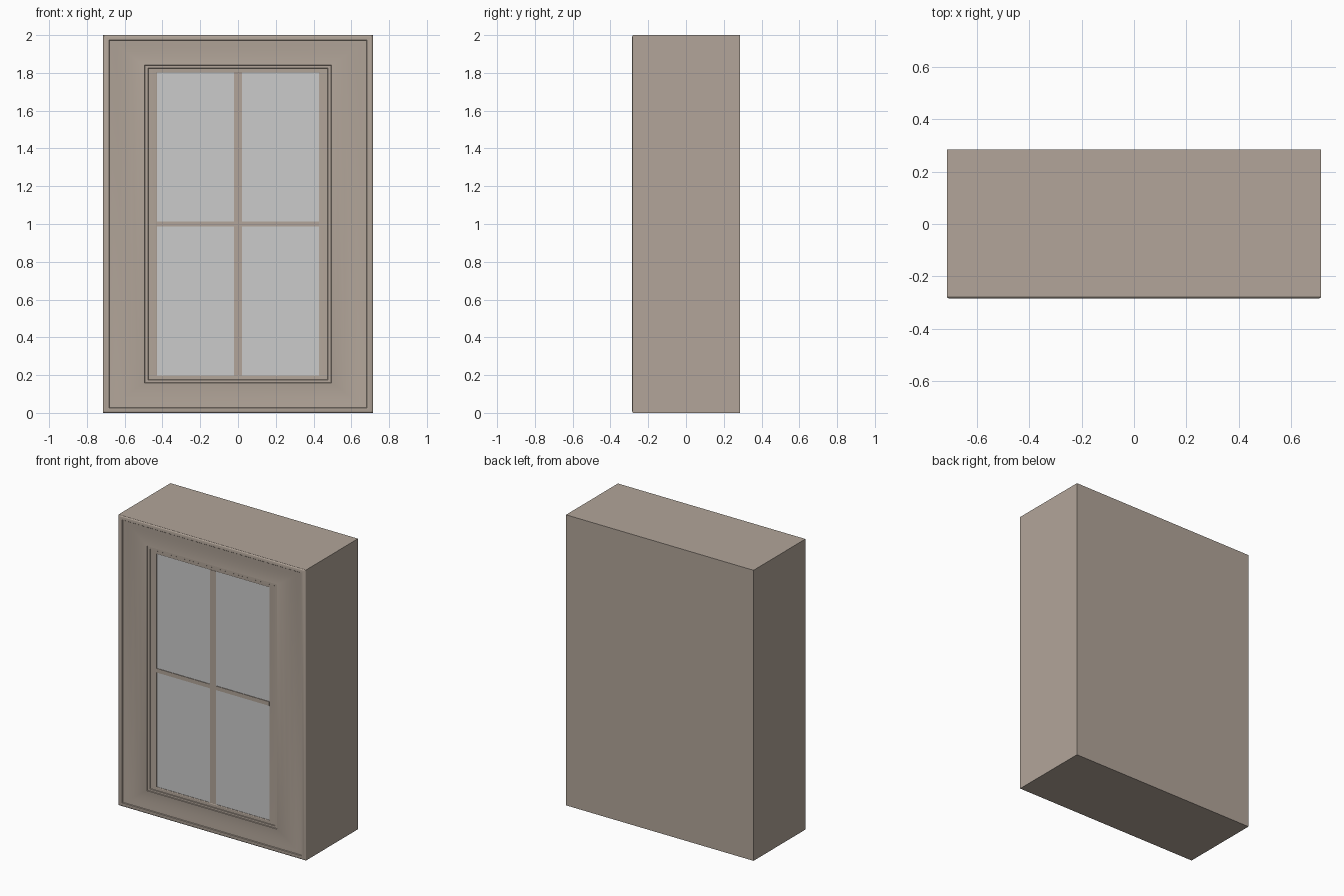
import bpy, bmesh

if "Cube" in bpy.data.objects:
    bpy.data.objects.remove(bpy.data.objects["Cube"])

W, D, H = 0.714, 0.285, 2.0      # half width, half depth, height
T = 0.03                         # carcass panel thickness
FRONT = -D
SEAM = FRONT + 0.02              # back plane of the door

wood = bpy.data.materials.new("taupe_paint")
wood.diffuse_color = (0.446, 0.378, 0.32, 1)
wood.use_nodes = True
wood.node_tree.nodes["Principled BSDF"].inputs["Base Color"].default_value = wood.diffuse_color


def finish(bm, name, mat=wood):
    bmesh.ops.recalc_face_normals(bm, faces=bm.faces)
    me = bpy.data.meshes.new(name)
    bm.to_mesh(me)
    bm.free()
    ob = bpy.data.objects.new(name, me)
    bpy.context.collection.objects.link(ob)
    if mat:
        me.materials.append(mat)
    return ob


def box(name, x0, x1, y0, y1, z0, z1, mat=wood):
    bm = bmesh.new()
    bmesh.ops.create_cube(bm, size=1)
    for v in bm.verts:
        v.co = ((x0 + x1) / 2 + v.co.x * (x1 - x0),
                (y0 + y1) / 2 + v.co.y * (y1 - y0),
                (z0 + z1) / 2 + v.co.z * (z1 - z0))
    return finish(bm, name, mat)


# Carcass: two full-height sides, top, bottom and back
box("left_side", -W, -W + T, SEAM, D, 0, H)
box("right_side", W - T, W, SEAM, D, 0, H)
box("bottom_panel", -W + T, W - T, SEAM, D, 0, T)
box("top_panel", -W + T, W - T, SEAM, D, H - T, H)
box("back_panel", -W + T, W - T, D - T, D, T, H - T)

# Door frame: moulding section (side inset, top/bottom inset, depth behind front)
section = [
    (0.000, 0.000, 0.020), (0.000, 0.000, 0.006), (0.002, 0.002, 0.003),
    (0.006, 0.005, 0.001), (0.010, 0.008, 0.000), (0.032, 0.026, 0.000),
    (0.035, 0.029, 0.004), (0.070, 0.052, 0.0065), (0.110, 0.080, 0.0085),
    (0.150, 0.110, 0.0085), (0.185, 0.135, 0.0065), (0.219, 0.158, 0.003),
    (0.221, 0.160, 0.007), (0.238, 0.174, 0.007), (0.240, 0.176, 0.010),
    (0.280, 0.194, 0.011), (0.285, 0.198, 0.013), (0.285, 0.198, 0.020),
]
bm = bmesh.new()
rings = []
for ix, iz, d in section:
    x, y = W - ix, FRONT + d
    rings.append([bm.verts.new(p) for p in
                  ((-x, y, iz), (x, y, iz), (x, y, H - iz), (-x, y, H - iz))])
for a, b in zip(rings, rings[1:] + rings[:1]):
    for i in range(4):
        j = (i + 1) % 4
        bm.faces.new((a[i], a[j], b[j], b[i]))
door = finish(bm, "door_frame")
bpy.context.view_layer.objects.active = door
door.select_set(True)
bpy.ops.object.shade_smooth_by_angle(angle=0.4)
door.select_set(False)

# Glass pane and crossing glazing bars
box("glass_pane", -0.429, 0.429, FRONT + 0.016, FRONT + 0.019, 0.198, H - 0.198, None)
box("vertical_bar", -0.022, 0.022, FRONT + 0.012, FRONT + 0.0175, 0.198, H - 0.198)
for s in (-1, 1):
    x0, x1 = sorted((s * 0.022, s * 0.429))
    box("horizontal_bar", x0, x1, FRONT + 0.012, FRONT + 0.0175, 0.986, 1.014)
